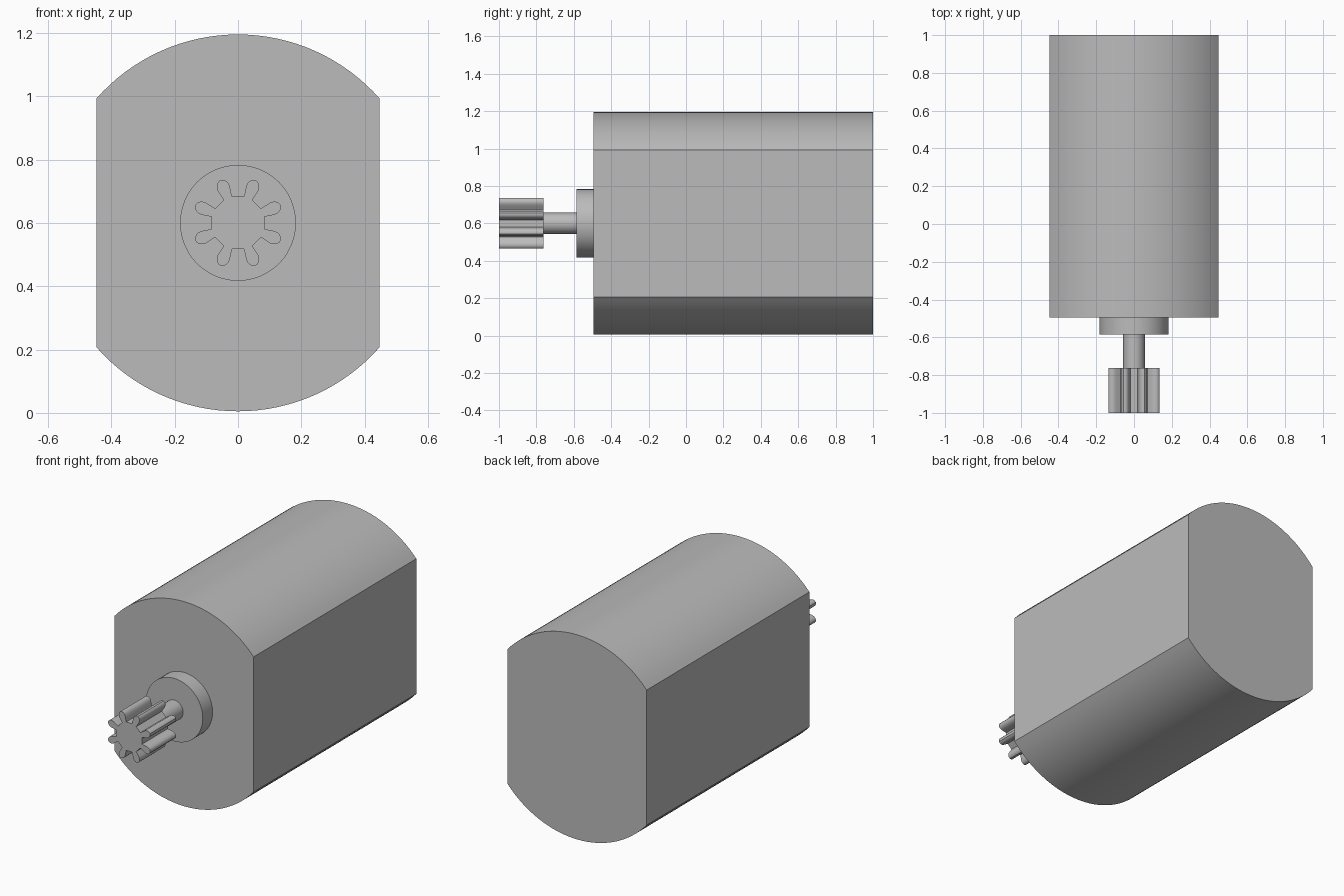
import bpy, bmesh, math

if "Cube" in bpy.data.objects:
    bpy.data.objects.remove(bpy.data.objects["Cube"], do_unlink=True)

AXIS_Z = 0.6

metal = bpy.data.materials.new("grey_metal")
metal.use_nodes = True
GREY = (0.5, 0.5, 0.5, 1)
metal.diffuse_color = GREY
metal.node_tree.nodes["Principled BSDF"].inputs["Base Color"].default_value = GREY


def arc(radius, start, end, count):
    """Points on a circle from start to end, both ends included."""
    angles = [start + (end - start) * i / (count - 1) for i in range(count)]
    return [(radius * math.cos(a), radius * math.sin(a)) for a in angles]


def prism(name, profile, front, back):
    """Extrude an x-z profile around the motor axis from front to back."""
    bm = bmesh.new()
    face = bm.faces.new([bm.verts.new((x, front, AXIS_Z + z)) for x, z in profile])
    moved = bmesh.ops.extrude_face_region(bm, geom=[face], use_keep_orig=True)["geom"]
    verts = [v for v in moved if isinstance(v, bmesh.types.BMVert)]
    bmesh.ops.translate(bm, verts=verts, vec=(0, back - front, 0))
    bmesh.ops.recalc_face_normals(bm, faces=bm.faces)
    mesh = bpy.data.meshes.new(name)
    bm.to_mesh(mesh)
    bm.free()
    mesh.materials.append(metal)
    obj = bpy.data.objects.new(name, mesh)
    bpy.context.collection.objects.link(obj)
    bpy.ops.object.select_all(action='DESELECT')
    obj.select_set(True)
    bpy.context.view_layer.objects.active = obj
    bpy.ops.object.shade_smooth_by_angle(angle=math.radians(30))
    return obj


def circle(radius, count=48):
    return arc(radius, 0, math.tau * (count - 1) / count, count)


# Motor can: a cylinder with two flat sides
corner = math.acos(0.447 / 0.595)
can = (arc(0.595, corner, math.pi - corner, 33)
       + arc(0.595, math.pi + corner, math.tau - corner, 33))
prism("motor_can", can, -0.495, 1.0)

# Bearing boss and shaft
prism("bearing_boss", circle(0.183), -0.585, -0.495)
prism("shaft", circle(0.057, 32), -0.763, -0.585)

# Pinion: eight rounded teeth, as distance from axis and half width
half_tooth = [(0.084, 0.014), (0.105, 0.018), (0.118, 0.0205), (0.128, 0.0195),
              (0.137, 0.0155), (0.143, 0.009)]
tooth = ([(r, -w) for r, w in half_tooth] + [(0.146, 0)]
         + [(r, w) for r, w in reversed(half_tooth)])
pinion = []
for i in range(8):
    a = math.tau * (i + 0.5) / 8
    c, s = math.cos(a), math.sin(a)
    pinion += [(r * c - w * s, r * s + w * c) for r, w in tooth]
prism("pinion_gear", pinion, -1.0, -0.763)
